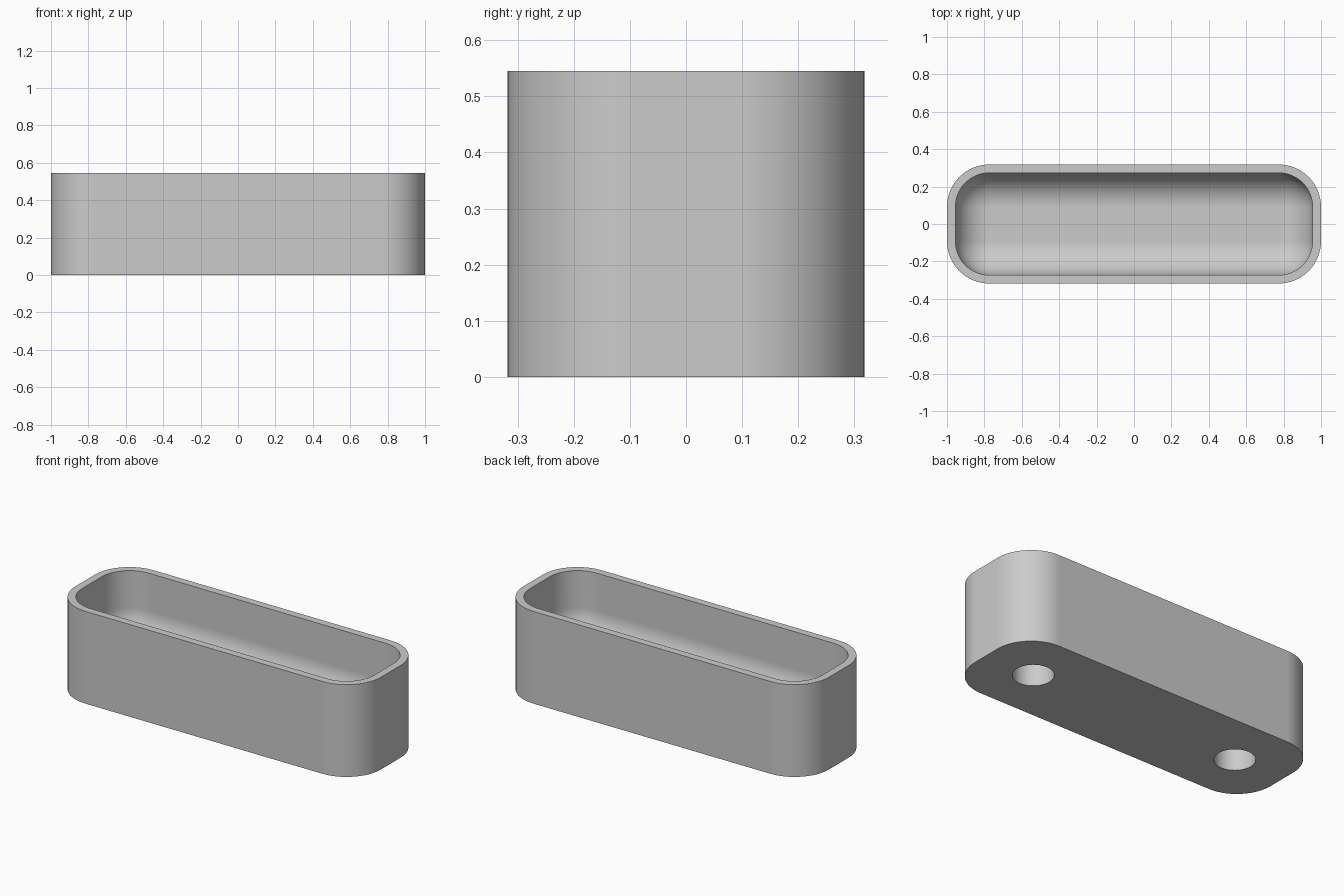
import bpy, bmesh, math

if "Cube" in bpy.data.objects:
    bpy.data.objects.remove(bpy.data.objects["Cube"], do_unlink=True)

CORE_X, CORE_Y = 0.773, 0.091    # centres of the corner arcs
OUTER_R, INNER_R = 0.227, 0.182
HEIGHT, FLOOR = 0.545, 0.142
HOLE_X, HOLE_R, HOLE_DEPTH = 0.682, 0.109, 0.131
STEPS = 16                       # segments per quarter turn

grey = bpy.data.materials.new("light grey")
grey.use_nodes = True
grey.diffuse_color = (0.6, 0.6, 0.6, 1)
grey.node_tree.nodes["Principled BSDF"].inputs["Base Color"].default_value = grey.diffuse_color


def ring(bm, radius, z):
    """Rounded rectangle around the fixed core."""
    verts = []
    for quarter, (sx, sy) in enumerate([(1, 1), (-1, 1), (-1, -1), (1, -1)]):
        for i in range(STEPS + 1):
            a = (quarter + i / STEPS) * math.pi / 2
            verts.append(bm.verts.new((sx * CORE_X + radius * math.cos(a),
                                       sy * CORE_Y + radius * math.sin(a), z)))
    return verts


# Tray shell: outer wall, flat rim, inner wall, rounded floor edge
bm = bmesh.new()
levels = [(OUTER_R, 0), (OUTER_R, HEIGHT), (INNER_R, HEIGHT)]
for i in range(STEPS + 1):
    a = i / STEPS * math.pi / 2
    levels.append((INNER_R * math.cos(a), FLOOR + INNER_R * (1 - math.sin(a))))
rings = [ring(bm, r, z) for r, z in levels]
for low, high in zip(rings, rings[1:]):
    for i in range(len(low)):
        j = (i + 1) % len(low)
        bm.faces.new((low[i], low[j], high[j], high[i]))
bm.faces.new(rings[0][::-1])
bm.faces.new(rings[-1])
bmesh.ops.remove_doubles(bm, verts=bm.verts, dist=0.0001)
bmesh.ops.recalc_face_normals(bm, faces=bm.faces)
mesh = bpy.data.meshes.new("tray")
bm.to_mesh(mesh)
bm.free()
tray = bpy.data.objects.new("tray", mesh)
bpy.context.collection.objects.link(tray)
mesh.materials.append(grey)

# Blind round holes in the underside
for side in (-1, 1):
    bpy.ops.mesh.primitive_cylinder_add(vertices=64, radius=HOLE_R, depth=2 * HOLE_DEPTH,
                                        location=(side * HOLE_X, 0, 0))
    cutter = bpy.context.object
    cutter.name = "hole_cutter"
    cutter.hide_render = True
    cutter.data.materials.append(grey)
    cut = tray.modifiers.new("hole", "BOOLEAN")
    cut.operation = "DIFFERENCE"
    cut.solver = "EXACT"
    cut.object = cutter
    bpy.context.view_layer.objects.active = tray
    bpy.ops.object.modifier_apply(modifier=cut.name)
    bpy.data.objects.remove(cutter, do_unlink=True)

# Smooth curves, flat walls and crisp rims
bpy.ops.object.select_all(action="DESELECT")
tray.select_set(True)
bpy.context.view_layer.objects.active = tray
bpy.ops.object.shade_smooth_by_angle(angle=math.radians(30))
weighted = tray.modifiers.new("weighted normals", "WEIGHTED_NORMAL")
weighted.keep_sharp = True
